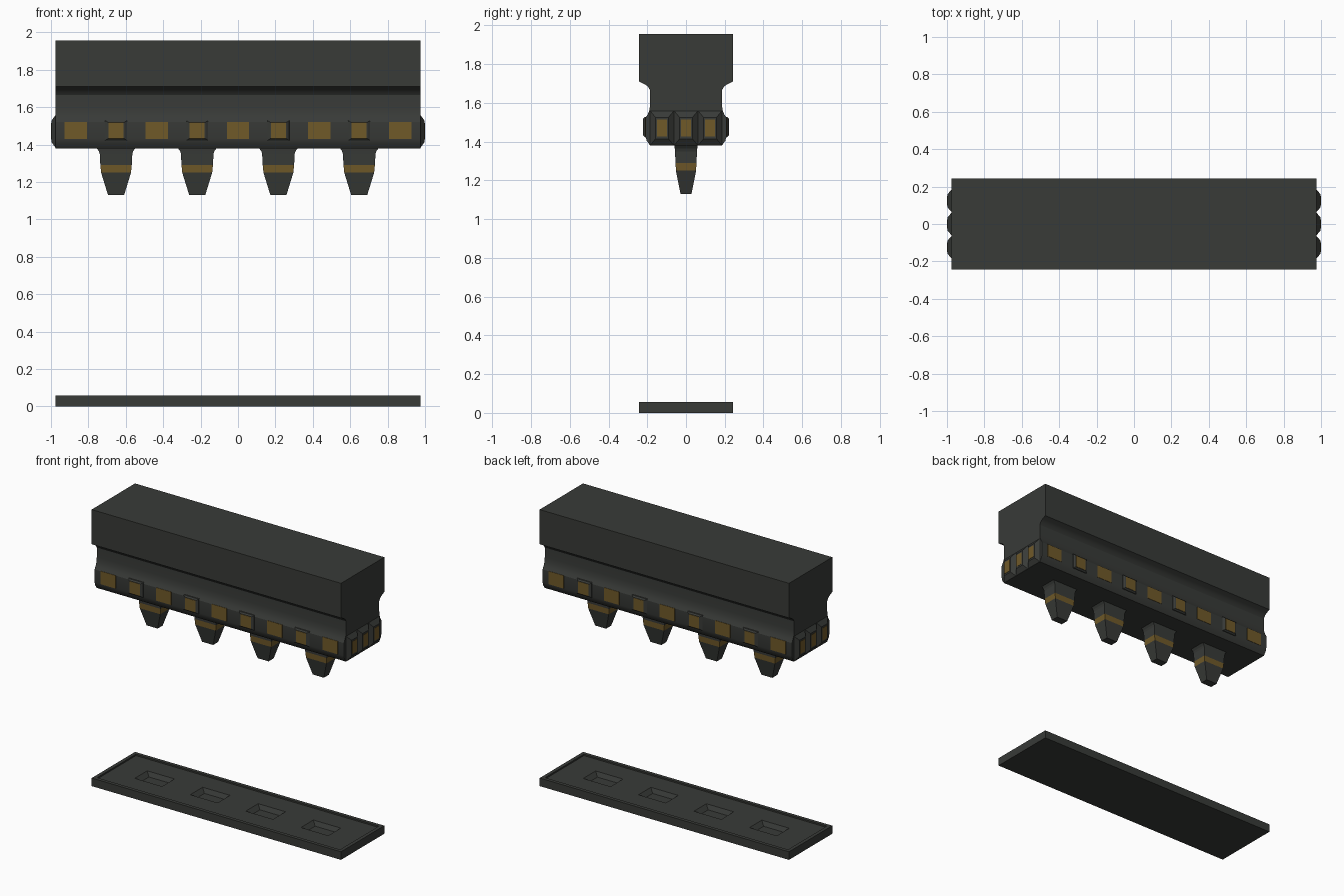
import bpy, bmesh, math
from mathutils import Matrix, Vector

if "Cube" in bpy.data.objects:
    bpy.data.objects.remove(bpy.data.objects["Cube"])


def material(name, rgb):
    m = bpy.data.materials.new(name)
    m.diffuse_color = (*rgb, 1)
    m.use_nodes = True
    m.node_tree.nodes["Principled BSDF"].inputs["Base Color"].default_value = m.diffuse_color
    return m


DARK = material("dark_metal", (0.04, 0.043, 0.039))
GOLD = material("gold", (0.16, 0.10, 0.022))


def finish(name, bm, mat, smooth=False):
    bmesh.ops.recalc_face_normals(bm, faces=bm.faces)
    mesh = bpy.data.meshes.new(name)
    bm.to_mesh(mesh)
    bm.free()
    ob = bpy.data.objects.new(name, mesh)
    bpy.context.collection.objects.link(ob)
    mesh.materials.append(mat)
    if smooth:
        bpy.context.view_layer.objects.active = ob
        ob.select_set(True)
        bpy.ops.object.shade_smooth_by_angle(angle=math.radians(30))
        ob.select_set(False)
    return ob


def loft(name, sections, mat, matrix=Matrix()):
    """Stack of rectangles (half width, half depth, height), capped at both ends."""
    bm = bmesh.new()
    rings = [[bm.verts.new(matrix @ Vector((sx * a, sy * b, z)))
              for sx, sy in ((-1, -1), (1, -1), (1, 1), (-1, 1))] for a, b, z in sections]
    for low, high in zip(rings, rings[1:]):
        for i in range(4):
            j = (i + 1) % 4
            bm.faces.new((low[i], low[j], high[j], high[i]))
    bm.faces.new(rings[0])
    bm.faces.new(rings[-1])
    return finish(name, bm, mat)


PRONG_X = [-0.652, -0.218, 0.216, 0.648]
MID = 1.475

# Long body: half profile mirrored in y and extruded along x
half = [(0.242, 1.955), (0.242, 1.71), (0.215, 1.697), (0.197, 1.685), (0.185, 1.665),
        (0.185, 1.60), (0.188, 1.565), (0.198, 1.54), (0.21, 1.52), (0.21, 1.43),
        (0.203, 1.405), (0.185, 1.38)]
outline = half + [(-y, z) for y, z in reversed(half)]
bm = bmesh.new()
face = bm.faces.new([bm.verts.new((-0.975, y, z)) for y, z in outline])
ext = bmesh.ops.extrude_face_region(bm, geom=[face])
bmesh.ops.translate(bm, vec=(1.95, 0, 0),
                    verts=[v for v in ext["geom"] if isinstance(v, bmesh.types.BMVert)])
finish("body", bm, DARK, True)

# Side windows: plain wide gold panels alternating with framed gold panels
for side, s in (("front", -1), ("back", 1)):
    face_out = (Matrix.Rotation(math.pi if s > 0 else 0, 4, 'Z') @
                Matrix.Translation((0, 0, MID)) @ Matrix.Rotation(math.pi / 2, 4, 'X'))
    for x in (-0.868, -0.434, 0, 0.434, 0.868):
        loft(side + "_wide_window", [(0.06, 0.046, 0.19), (0.06, 0.046, 0.212)], GOLD,
             face_out @ Matrix.Translation((x, 0, 0)))
    for x in PRONG_X:
        place = face_out @ Matrix.Translation((-s * x, 0, 0))
        loft(side + "_window_frame", [(0.06, 0.056, 0.19), (0.058, 0.053, 0.212),
                                      (0.044, 0.044, 0.221)], DARK, place)
        loft(side + "_small_window", [(0.04, 0.042, 0.19), (0.04, 0.042, 0.223)], GOLD, place)

# End studs: three bevelled bumps with gold windows on each end
for side, s in (("left", -1), ("right", 1)):
    for y in (-0.124, 0, 0.124):
        place = Matrix.Translation((0, y, MID - 0.005)) @ Matrix.Rotation(s * math.pi / 2, 4, 'Y')
        loft(side + "_stud", [(0.09, 0.062, 0.95), (0.09, 0.062, 0.974),
                              (0.056, 0.034, 0.998)], DARK, place)
        loft(side + "_stud_window", [(0.044, 0.025, 0.96), (0.044, 0.025, 1.0)], GOLD, place)

# Prongs with a gold band
for x in PRONG_X:
    at = Matrix.Translation((x, 0, 0))
    loft("prong_root", [(0.084, 0.054, 1.29), (0.087, 0.057, 1.35), (0.092, 0.058, 1.365),
                        (0.107, 0.06, 1.385)], DARK, at)
    loft("prong_band", [(0.08, 0.052, 1.25), (0.084, 0.054, 1.29)], GOLD, at)
    loft("prong_tip", [(0.043, 0.028, 1.13), (0.08, 0.052, 1.25)], DARK, at)

# Base plate with a rimmed top and four tapered sockets
plate = loft("base_plate", [(0.975, 0.242, 0), (0.975, 0.242, 0.057)], DARK)
cutters = [loft("rim_cutter", [(0.95, 0.217, 0.047), (0.95, 0.217, 0.1)], DARK)]
for x in PRONG_X:
    cutters.append(loft("socket_cutter", [(0.08, 0.05, 0.018), (0.108, 0.07, 0.048),
                                          (0.108, 0.07, 0.1)], DARK,
                        Matrix.Translation((x, 0, 0))))
bpy.context.view_layer.objects.active = plate
for c in cutters:
    mod = plate.modifiers.new("cut", 'BOOLEAN')
    mod.operation, mod.solver, mod.object = 'DIFFERENCE', 'EXACT', c
    bpy.ops.object.modifier_apply(modifier=mod.name)
    bpy.data.objects.remove(c)
